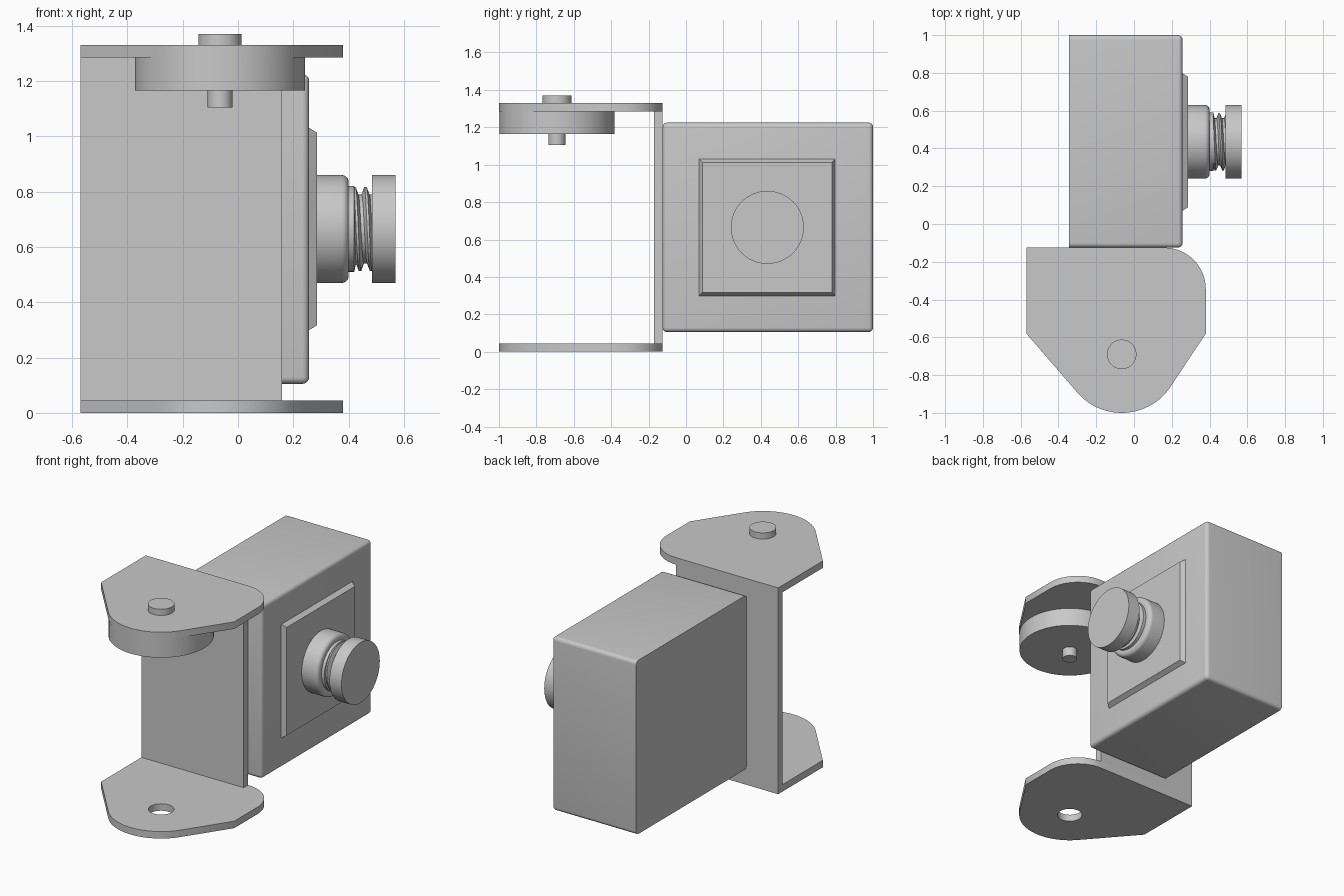
import bpy, bmesh
from math import pi, sin, cos, radians
from mathutils import Matrix, Vector

cube = bpy.data.objects.get("Cube")
if cube:
    bpy.data.objects.remove(cube, do_unlink=True)

grey = bpy.data.materials.new("plain grey")
grey.use_nodes = True
GREY = (0.58, 0.58, 0.58, 1)
grey.diffuse_color = GREY
grey.node_tree.nodes["Principled BSDF"].inputs["Base Color"].default_value = GREY

PIVOT = Vector((-0.065, -0.69, 0))   # axis of the wheel and pins
KNOB = Vector((0, 0.435, 0.665))     # axis of the knob, along x


def finish(name, bm, smooth=True):
    bmesh.ops.recalc_face_normals(bm, faces=bm.faces)
    mesh = bpy.data.meshes.new(name)
    bm.to_mesh(mesh)
    bm.free()
    mesh.materials.append(grey)
    obj = bpy.data.objects.new(name, mesh)
    bpy.context.collection.objects.link(obj)
    if smooth:
        bpy.ops.object.select_all(action='DESELECT')
        obj.select_set(True)
        bpy.context.view_layer.objects.active = obj
        bpy.ops.object.shade_smooth_by_angle(angle=radians(35))
    return obj


def box_bm(low, high):
    bm = bmesh.new()
    low, high = Vector(low), Vector(high)
    bmesh.ops.create_cube(bm, size=1)
    for v in bm.verts:
        v.co = (low + high) / 2 + v.co * (high - low)
    return bm


def disc(name, radius, z0, z1):
    bm = bmesh.new()
    bmesh.ops.create_cone(bm, cap_ends=True, segments=64, radius1=radius,
                          radius2=radius, depth=z1 - z0,
                          matrix=Matrix.Translation(PIVOT + Vector((0, 0, (z0 + z1) / 2))))
    return finish(name, bm)


def turned(name, profile, lead=0.0, steps=64):
    """Spin (x, radius) points about the knob axis; lead makes a helix."""
    bm = bmesh.new()
    verts = [bm.verts.new(KNOB + Vector((x, r, 0))) for x, r in profile]
    edges = [bm.edges.new(pair) for pair in zip(verts, verts[1:])]
    bmesh.ops.spin(bm, geom=verts + edges, cent=KNOB, axis=(1, 0, 0),
                   dvec=(lead / steps, 0, 0), angle=2 * pi, steps=steps)
    bmesh.ops.remove_doubles(bm, verts=bm.verts, dist=1e-5)
    return finish(name, bm)


def arc(cx, cy, r, a0, a1, n):
    angles = [radians(a0 + (a1 - a0) * i / n) for i in range(n + 1)]
    return [(cx + r * cos(a), cy + r * sin(a)) for a in angles]


def flange(name, z0, z1, hole=0.0):
    """Rounded ear of the bracket, with an optional pin hole."""
    bm = bmesh.new()
    outline = [(-0.57, -0.58), (-0.57, -0.125)]
    outline += arc(0.16, -0.345, 0.22, 90, 0, 16)
    outline += [(0.38, -0.58)]
    outline += arc(PIVOT.x, PIVOT.y, 0.31, -33.5, -139, 32)
    loops = [outline]
    if hole:
        loops.append(arc(PIVOT.x, PIVOT.y, hole, 0, 352.5, 47))
    edges = []
    for loop in loops:
        vs = [bm.verts.new((x, y, z0)) for x, y in loop]
        edges += [bm.edges.new((vs[i - 1], vs[i])) for i in range(len(vs))]
    bmesh.ops.triangle_fill(bm, edges=edges, use_beauty=True)
    out = bmesh.ops.extrude_face_region(bm, geom=bm.faces[:])
    bmesh.ops.translate(bm, vec=(0, 0, z1 - z0),
                        verts=[g for g in out["geom"] if isinstance(g, bmesh.types.BMVert)])
    return finish(name, bm)


# Bracket: upright plate with an ear at each end
finish("bracket_plate", box_bm((-0.57, -0.17, 0.045), (0.16, -0.125, 1.285)), False)
flange("bracket_bottom_ear", 0, 0.045, hole=0.075)
flange("bracket_top_ear", 1.285, 1.33)

# Wheel under the top ear, with its pins
disc("wheel", 0.308, 1.165, 1.285)
disc("top_pin", 0.078, 1.285, 1.37)
disc("lower_pin", 0.045, 1.105, 1.165)

# Housing: every edge rounded except those of the flat -x side
bm = box_bm((-0.345, -0.125, 0.105), (0.257, 1.0, 1.225))
rounded = [e for e in bm.edges if max(v.co.x for v in e.verts) > 0]
bmesh.ops.bevel(bm, geom=rounded, offset=0.024, segments=5, profile=0.5,
                affect='EDGES', clamp_overlap=True)
finish("housing", bm)

# Raised square panel with sloping sides
bm = box_bm((0.25, 0.066, 0.295), (0.286, 0.802, 1.035))
for v in bm.verts:
    if v.co.x > 0.27:
        v.co.y += 0.022 if v.co.y < KNOB.y else -0.022
        v.co.z += 0.022 if v.co.z < KNOB.z else -0.022
finish("raised_panel", bm, False)

# Collar with a rounded outer lip, then a plain neck
lip = arc(0.375, 0.17, 0.025, 90, 0, 6)
turned("collar", [(0.28, 0), (0.28, 0.195)] + lip + [(0.4, 0)])
turned("neck", [(0.395, 0), (0.395, 0.155), (0.42, 0.155), (0.427, 0.125), (0.427, 0)])

# Helical screw thread running from the neck into the knob
PITCH = 0.04
thread = []
for turn in range(3):
    start = 0.385 + turn * PITCH
    thread += [(start, 0.125), (start + 0.012, 0.125),
               (start + 0.022, 0.152), (start + 0.03, 0.152)]
turned("screw_thread", thread + [(0.385 + 3 * PITCH, 0.125)], lead=PITCH)

# End knob
turned("end_knob", [(0.485, 0), (0.485, 0.195), (0.57, 0.195), (0.57, 0)])
